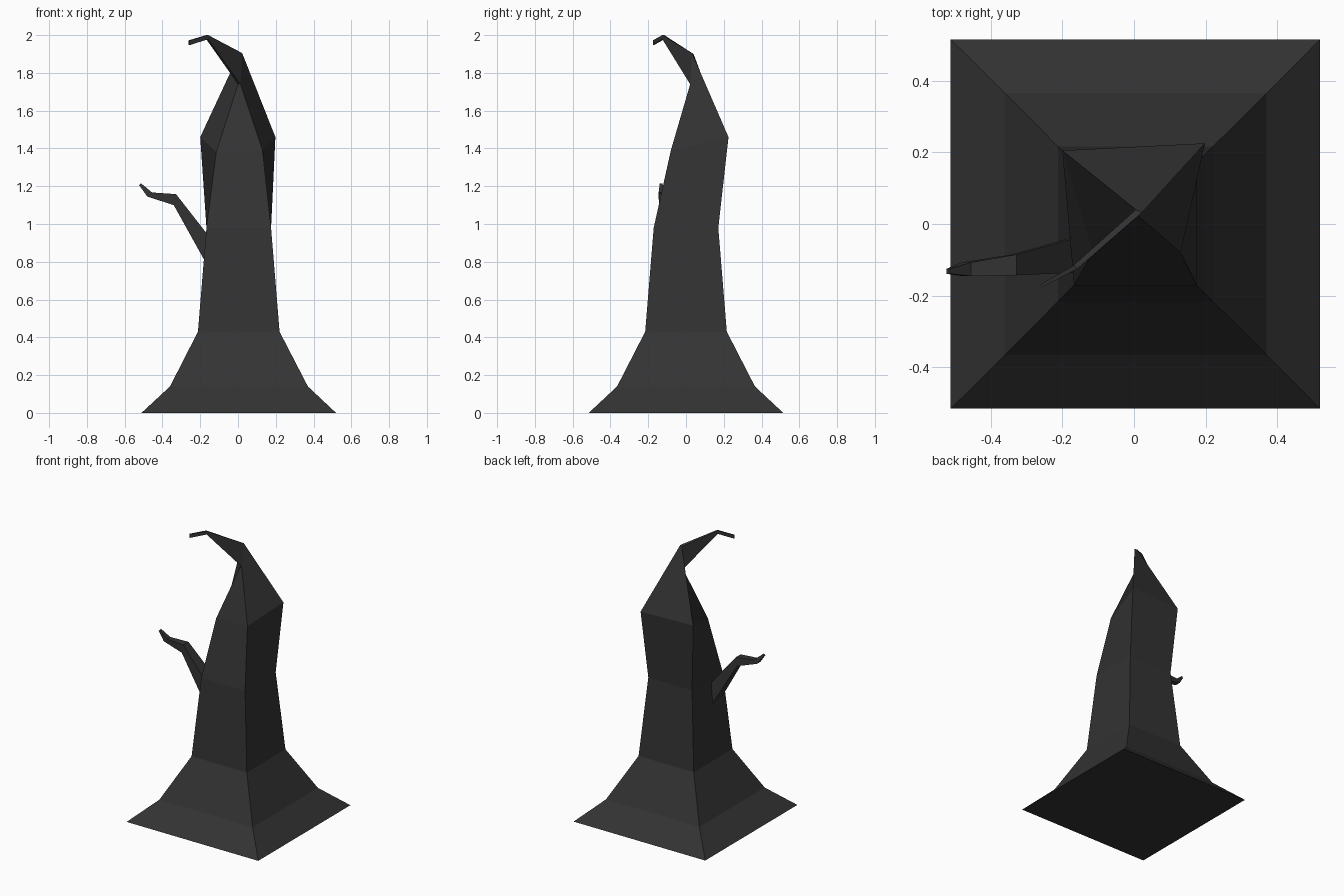
import bpy
import bmesh

if "Cube" in bpy.data.objects:
    bpy.data.objects.remove(bpy.data.objects["Cube"])

bark = bpy.data.materials.new("charcoal bark")
bark.diffuse_color = (0.033, 0.033, 0.033, 1)
bark.use_nodes = True
bark.node_tree.nodes["Principled BSDF"].inputs["Base Color"].default_value = bark.diffuse_color


def loft(name, rings):
    """Skin a run of four-cornered rings and cap both ends."""
    bm = bmesh.new()
    loops = [[bm.verts.new(p) for p in ring] for ring in rings]
    for a, b in zip(loops, loops[1:]):
        for i in range(4):
            j = (i + 1) % 4
            bm.faces.new((a[i], a[j], b[j], b[i]))
    bm.faces.new(loops[0])
    bm.faces.new(loops[-1])
    bmesh.ops.recalc_face_normals(bm, faces=bm.faces)
    mesh = bpy.data.meshes.new(name)
    bm.to_mesh(mesh)
    bm.free()
    mesh.materials.append(bark)
    obj = bpy.data.objects.new(name, mesh)
    bpy.context.collection.objects.link(obj)
    return obj


def square(half, z, cx=0.0):
    """Ring order: back left, back right, front right, front left."""
    return [(cx - half, half, z), (cx + half, half, z),
            (cx + half, -half, z), (cx - half, -half, z)]


def hook(x, y, top, bottom, w):
    """Narrow upright slot facing along the diagonal of the hooked tip."""
    return [(x - w, y + w, top), (x + w, y - w, top),
            (x + w, y - w, bottom), (x - w, y + w, bottom)]


# Trunk: flared foot, leaning shoulders, thin hooked tip
loft("trunk", [
    square(0.515, 0.0, 0.004),
    square(0.365, 0.14, 0.005),
    square(0.216, 0.43, 0.004),
    square(0.171, 0.98, 0.004),
    [(-0.20, 0.205, 1.46), (0.198, 0.225, 1.46),
     (0.13, -0.08, 1.39), (-0.115, -0.08, 1.38)],
    [(0.005, 0.04, 1.90), (0.022, 0.032, 1.905),
     (0.013, 0.022, 1.74), (0.0, 0.032, 1.74)],
    hook(-0.163, -0.12, 2.0, 1.978, 0.005),
    hook(-0.259, -0.173, 1.972, 1.947, 0.003),
])


def limb(top, bottom, back, front):
    """Branch ring from its (x, z) top and bottom points and its y extent."""
    return [(top[0], back, top[1]), (top[0], front, top[1]),
            (bottom[0], front, bottom[1]), (bottom[0], back, bottom[1])]


# Side branch, its root sunk into the trunk
loft("branch", [
    limb((-0.15, 0.93), (-0.165, 0.785), -0.035, -0.135),
    limb((-0.328, 1.158), (-0.34, 1.10), -0.085, -0.143),
    limb((-0.455, 1.167), (-0.48, 1.145), -0.107, -0.145),
    limb((-0.513, 1.215), (-0.523, 1.205), -0.125, -0.139),
])
